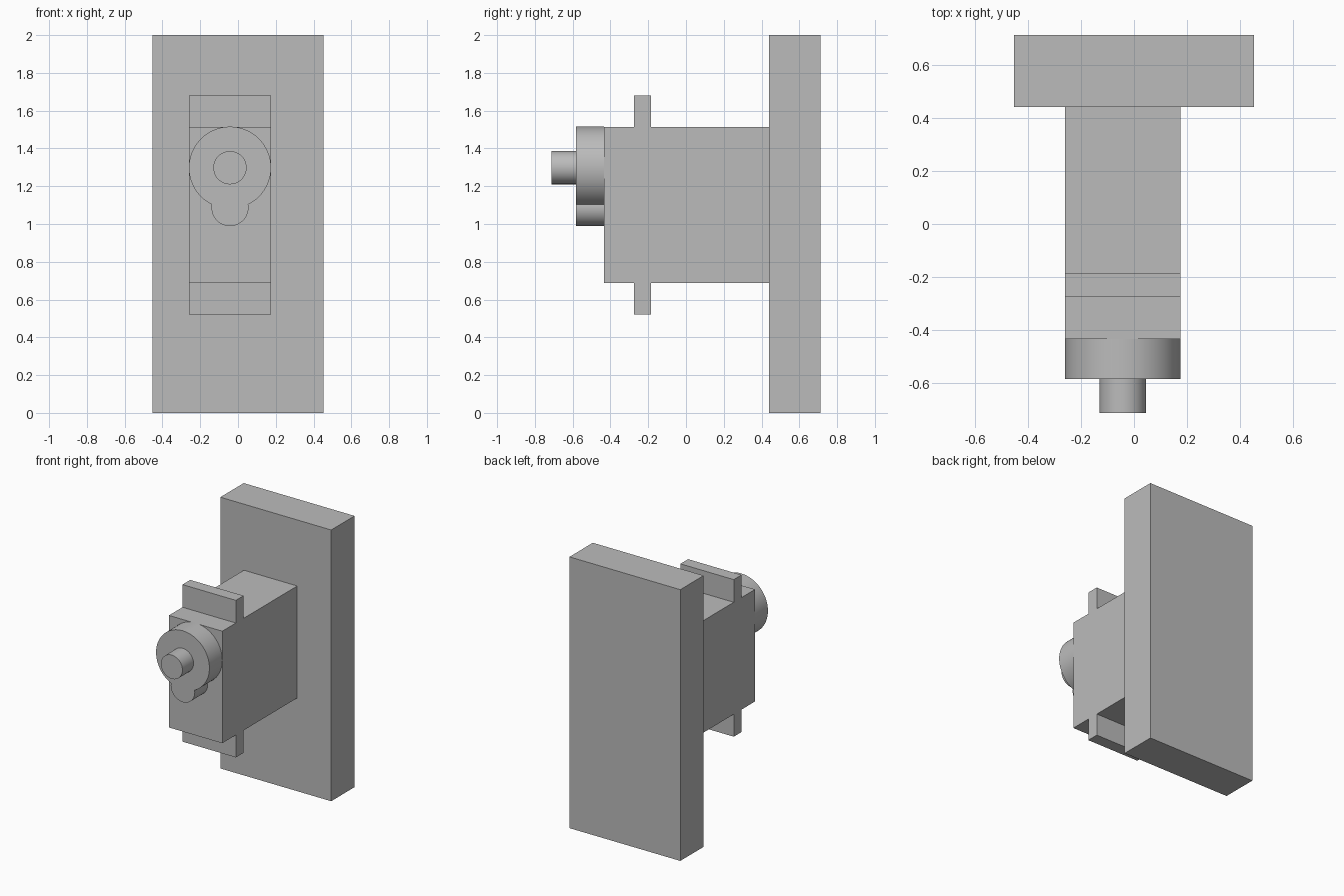
import bpy
import math
from mathutils import Vector

cube = bpy.data.objects.get("Cube")
if cube:
    bpy.data.objects.remove(cube, do_unlink=True)

# One plain grey for everything
GREY = (0.5, 0.5, 0.5, 1.0)
grey = bpy.data.materials.new("plain grey")
grey.use_nodes = True
grey.diffuse_color = GREY
grey.node_tree.nodes["Principled BSDF"].inputs["Base Color"].default_value = GREY


def finish(name):
    obj = bpy.context.object
    obj.name = name
    obj.data.materials.append(grey)
    return obj


def box(name, low, high):
    low, high = Vector(low), Vector(high)
    bpy.ops.mesh.primitive_cube_add(size=1, location=(low + high) / 2)
    obj = finish(name)
    obj.scale = high - low
    bpy.ops.object.transform_apply(location=False, rotation=False, scale=True)
    return obj


def rod(name, z, radius, front, back, sides=64):
    bpy.ops.mesh.primitive_cylinder_add(
        vertices=sides, radius=radius, depth=back - front,
        location=(AXIS_X, (front + back) / 2, z), rotation=(math.pi / 2, 0, 0))
    obj = finish(name)
    bpy.ops.object.transform_apply(location=False, rotation=True, scale=False)
    return obj


def smooth(obj):
    bpy.ops.object.select_all(action="DESELECT")
    obj.select_set(True)
    bpy.context.view_layer.objects.active = obj
    bpy.ops.object.shade_smooth_by_angle(angle=math.radians(30))


# Shared measures of the motor housing
LEFT, RIGHT = -0.26, 0.175
AXIS_X = (LEFT + RIGHT) / 2
AXIS_Z = 1.298
BOTTOM, TOP = 0.687, 1.513
FACE, PLATE = -0.433, 0.44
BOSS_FRONT = -0.583

# Mounting plate and housing
box("back_plate", (-0.452, PLATE, 0), (0.452, 0.712, 2))
box("motor_housing", (LEFT, FACE, BOTTOM), (RIGHT, PLATE, TOP))

# Mounting tabs above and below the housing
box("upper_tab", (LEFT, -0.275, TOP), (RIGHT, -0.185, 1.68))
box("lower_tab", (LEFT, -0.275, 0.522), (RIGHT, -0.185, BOTTOM))

# Round gear cover fused with its small lower lobe
cover = rod("gear_cover", AXIS_Z, (RIGHT - LEFT) / 2, BOSS_FRONT, FACE)
lobe = rod("cover_lobe", 1.087, 0.098, BOSS_FRONT, FACE, 48)
union = cover.modifiers.new("fuse lobe", "BOOLEAN")
union.operation = "UNION"
union.solver = "EXACT"
union.object = lobe
bpy.context.view_layer.objects.active = cover
bpy.ops.object.modifier_apply(modifier=union.name)
bpy.data.objects.remove(lobe, do_unlink=True)
smooth(cover)

# Output shaft
smooth(rod("output_shaft", AXIS_Z, 0.088, -0.712, BOSS_FRONT, 48))
